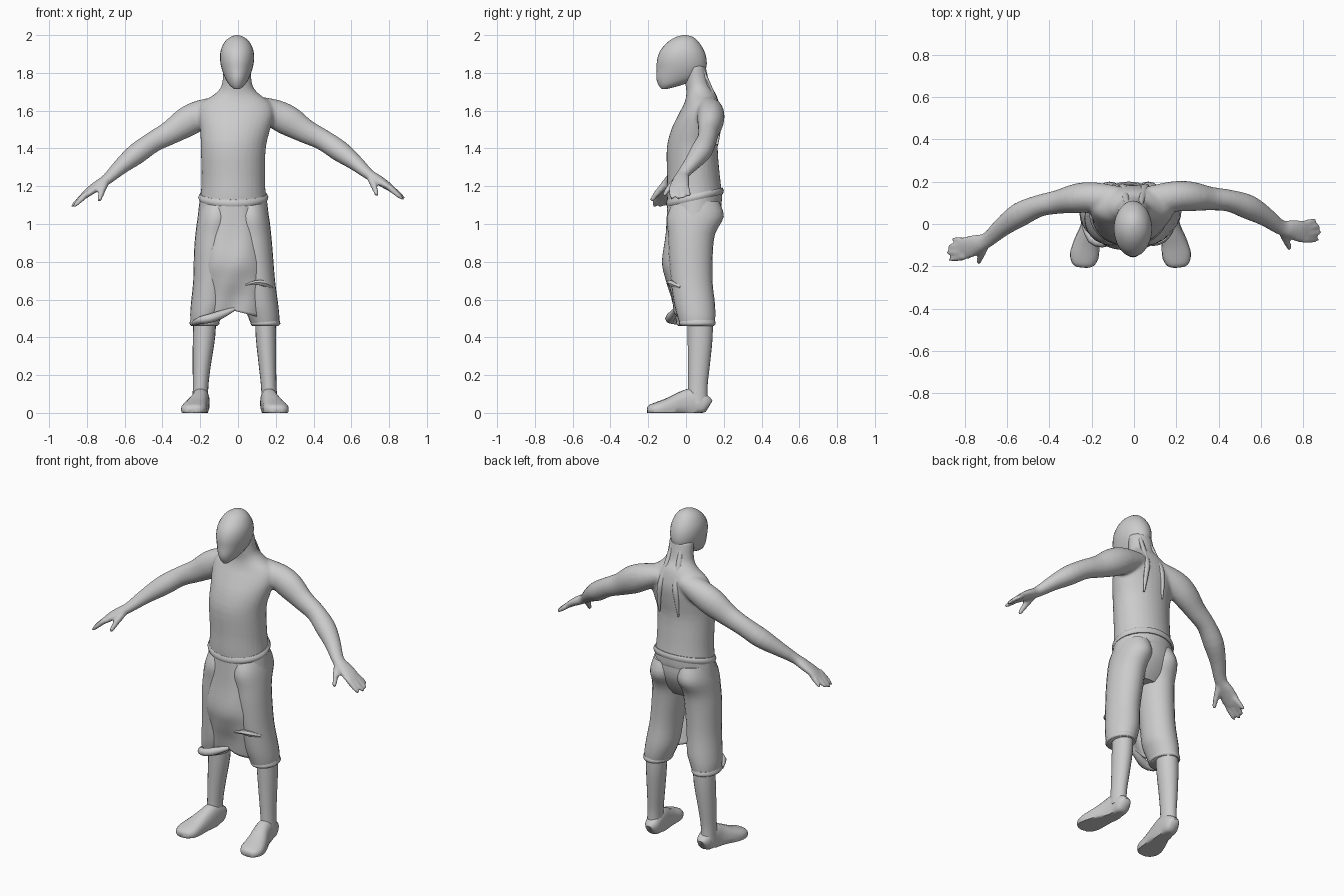
import bpy, bmesh, math
from mathutils import Vector

grey = bpy.data.materials.new("plain_grey")
grey.diffuse_color = (0.6, 0.6, 0.6, 1)


def spline(rows, steps):
    """Catmull-Rom interpolation of rows of numbers."""
    out = []
    n = len(rows)
    for i in range(n - 1):
        a, b, c, d = (rows[max(i - 1, 0)], rows[i], rows[i + 1], rows[min(i + 2, n - 1)])
        for s in range(steps):
            t = s / steps
            out.append([0.5 * (2 * q + (r - p) * t + (2 * p - 5 * q + 4 * r - w) * t * t
                               + (3 * q - p - 3 * r + w) * t ** 3)
                        for p, q, r, w in zip(a, b, c, d)])
    out.append(list(rows[-1]))
    return out


def loft(bm, rows, upright=False, sides=20, steps=3, power=1.0):
    """Rows are x, y, z, horizontal radius, second radius."""
    rows = spline(rows, steps)
    pts = [Vector(r[:3]) for r in rows]
    rings = []
    for i, r in enumerate(rows):
        if upright:
            u, v = Vector((1, 0, 0)), Vector((0, 1, 0))
        else:
            t = (pts[min(i + 1, len(pts) - 1)] - pts[max(i - 1, 0)]).normalized()
            u = Vector((t.y, -t.x, 0)).normalized()
            v = u.cross(t)
        ring = []
        for k in range(sides):
            a = 2 * math.pi * k / sides
            c, s = math.cos(a), math.sin(a)
            c = math.copysign(abs(c) ** power, c)
            s = math.copysign(abs(s) ** power, s)
            p = pts[i] + u * c * r[3] + v * s * r[4]
            p.z = max(p.z, 0)
            ring.append(bm.verts.new(p))
        rings.append(ring)
    for a, b in zip(rings, rings[1:]):
        for k in range(sides):
            j = (k + 1) % sides
            bm.faces.new((a[k], a[j], b[j], b[k]))
    bm.faces.new(rings[0])
    bm.faces.new(rings[-1])


def finish(name, bm, angle=50):
    bmesh.ops.recalc_face_normals(bm, faces=bm.faces)
    me = bpy.data.meshes.new(name)
    bm.to_mesh(me)
    bm.free()
    ob = bpy.data.objects.new(name, me)
    bpy.context.collection.objects.link(ob)
    me.materials.append(grey)
    bpy.ops.object.select_all(action='DESELECT')
    ob.select_set(True)
    bpy.context.view_layer.objects.active = ob
    bpy.ops.object.shade_smooth_by_angle(angle=math.radians(angle))
    return ob


def part(name, rows, **kw):
    bm = bmesh.new()
    loft(bm, rows, **kw)
    return finish(name, bm)


# Torso, neck, arms and hands, fused into one skin
torso = [(-.025, .045, 1.10, .178, .143), (-.025, .045, 1.16, .172, .146),
         (-.025, .04, 1.25, .168, .14), (-.025, .033, 1.4, .172, .135),
         (-.015, .05, 1.5, .185, .128), (-.01, .072, 1.58, .2, .112),
         (-.01, .083, 1.64, .185, .092), (-.005, .08, 1.69, .115, .078),
         (-.005, .062, 1.74, .08, .065), (-.005, .045, 1.84, .072, .058)]
arm = [(.08, .11, 1.625, .07, .055), (.19, .13, 1.585, .072, .076),
       (.27, .13, 1.545, .07, .08), (.36, .12, 1.49, .056, .064),
       (.45, .11, 1.445, .052, .056), (.54, .08, 1.385, .058, .056),
       (.62, .035, 1.325, .046, .042), (.69, -.015, 1.265, .036, .029),
       (.74, -.025, 1.235, .045, .026), (.79, -.035, 1.203, .054, .021),
       (.82, -.038, 1.18, .045, .016)]
thumb = [(.70, -.04, 1.245, .018, .02), (.722, -.085, 1.195, .017, .018),
         (.735, -.118, 1.15, .01, .011)]
fingers = [((.80, .0, 1.197), (.858, .02, 1.15)), ((.81, -.02, 1.19), (.876, -.01, 1.14)),
           ((.81, -.05, 1.19), (.882, -.04, 1.132)), ((.80, -.075, 1.195), (.872, -.075, 1.13))]


def place(rows, side):
    """Put arm rows on a side; the right-hand arm hangs lower and further forward."""
    if side > 0:
        return rows
    return [(-x, y - .07 * (x / .75) ** 2, z - .03 * (x / .75) ** 2, *r) for x, y, z, *r in rows]


bm = bmesh.new()
loft(bm, torso, upright=True, sides=32)
for side in (1, -1):
    loft(bm, place(arm, side))
    loft(bm, place(thumb, side), sides=10)
    for a, b in fingers:
        mid = [(p + q) / 2 for p, q in zip(a, b)]
        loft(bm, place([(*a, .016, .016), (*mid, .015, .015), (*b, .009, .009)], side), sides=10)
body = finish("body", bm)
rm = body.modifiers.new("fuse", 'REMESH')
rm.mode = 'VOXEL'
rm.voxel_size = .0095
rm.use_smooth_shade = True
sm = body.modifiers.new("relax", 'SMOOTH')
sm.factor = .5
sm.iterations = 4

# Faceless egg-shaped head
part("head", [(-.005, -.115, 1.715, .015, .015), (-.005, -.085, 1.735, .04, .06),
              (-.005, -.045, 1.77, .062, .112), (-.005, -.025, 1.82, .081, .13),
              (-.005, -.022, 1.87, .09, .131), (-.005, -.02, 1.92, .086, .115),
              (-.005, -.014, 1.965, .065, .08), (-.005, -.008, 1.99, .035, .045),
              (-.005, -.006, 2.0, .006, .008)], upright=True, sides=28)

# Two cloth tails hanging down the back of the neck
for side, nm in ((1, "left"), (-1, "right")):
    part(nm + "_back_tail", [(side * .03, .085, 1.82, .012, .012), (side * .04, .135, 1.70, .016, .014),
                             (side * .05, .176, 1.60, .018, .012), (side * .06, .175, 1.52, .014, .012),
                             (side * .065, .165, 1.42, .004, .006)], upright=True, sides=8)

# Shirt hem, dipping at the front
hem = part("shirt_hem", [(-.025, .047, 1.125, .18, .148), (-.025, .047, 1.142, .186, .153),
                         (-.025, .047, 1.16, .176, .147)], upright=True, sides=36, steps=2)
for v in hem.data.vertices:
    v.co.z += .22 * (v.co.y - .045)

# Trouser seat and the two knee-length trouser legs
part("trouser_seat", [(-.025, .045, 1.14, .176, .14), (-.025, .045, 1.05, .187, .14),
                      (-.025, .03, .97, .19, .12), (-.025, .02, .91, .15, .09)],
     upright=True, sides=32)
trousers = {
    "right": [(-.105, .055, 1.12, .085, .12), (-.115, .05, 1.04, .097, .15),
              (-.127, .03, .95, .098, .125), (-.135, .025, .85, .098, .117),
              (-.145, .03, .7, .092, .11), (-.155, .04, .58, .094, .11),
              (-.168, .045, .52, .085, .105), (-.178, .05, .462, .072, .095)],
    "left": [(.06, .055, 1.12, .085, .12), (.067, .05, 1.04, .097, .15),
             (.08, .03, .95, .095, .125), (.09, .025, .85, .094, .117),
             (.108, .03, .7, .088, .11), (.122, .045, .58, .09, .108),
             (.136, .055, .51, .083, .1), (.145, .06, .462, .072, .09)]}
shins = {
    "right": [(-.175, .075, .52, .06, .066), (-.18, .075, .4, .059, .066),
              (-.192, .068, .25, .048, .058), (-.198, .062, .14, .041, .052),
              (-.2, .062, .05, .042, .055)],
    "left": [(.145, .075, .52, .054, .066), (.148, .075, .4, .054, .066),
             (.156, .068, .25, .046, .058), (.163, .062, .14, .041, .052),
             (.167, .062, .05, .042, .055)]}
# Foot rows run from heel to toe and are cut flat on the ground
foot = [(0, .122, .035, .025, .035), (0, .10, .045, .042, .05), (.003, .04, .055, .045, .075),
        (.012, -.02, .04, .05, .072), (.03, -.09, .025, .062, .055),
        (.042, -.15, .018, .068, .04), (.05, -.19, .015, .052, .028), (.052, -.205, .015, .025, .015)]
for nm, side, heel in (("right", -1, .193), ("left", 1, .16)):
    part(nm + "_trouser_leg", trousers[nm], upright=True, sides=24)
    x, y, z, rx, ry = trousers[nm][-1]
    part(nm + "_trouser_cuff", [(x, y, z - .002, rx - .004, ry - .004), (x, y, z + .01, rx + .007, ry + .007),
                                (x, y, z + .03, rx + .002, ry + .002)], upright=True, sides=24)
    part(nm + "_shin", shins[nm], upright=True)
    part(nm + "_foot", [(side * (heel + f[0]), *f[1:]) for f in foot], sides=18, power=.8)

# Cloth panel across the front of the legs, with a notched lower edge and folds
bm = bmesh.new()
cols, rows = 18, 20
# height, centre x, half width, front y
profile = spline([(1.12, -.025, .13, -.098), (.95, -.025, .165, -.108), (.8, -.025, .175, -.125),
                  (.7, -.025, .18, -.105), (.6, -.02, .19, -.078), (.49, -.018, .195, -.06)], 4)
grid = []
for j, (z, cx, w, fy) in enumerate(profile):
    f = j / (len(profile) - 1)
    line = []
    for i in range(cols + 1):
        u = 2 * i / cols - 1
        y = fy + .10 * abs(u) ** 3 + .006 * f * math.sin(7 * u + 9 * f)
        line.append(bm.verts.new((cx + u * w, y, z + f ** 4 * .05 * (1 - abs(u)))))
    grid.append(line)
for a, b in zip(grid, grid[1:]):
    for i in range(cols):
        bm.faces.new((a[i], b[i], b[i + 1], a[i + 1]))
panel = finish("front_cloth_panel", bm)
so = panel.modifiers.new("thickness", 'SOLIDIFY')
so.thickness = .012

# Crumpled folds on the panel and at the right hem
part("hem_fold", [(-.235, -.01, .475, .012, .012), (-.20, -.07, .49, .022, .02),
                  (-.15, -.085, .50, .026, .024), (-.09, -.07, .52, .022, .022),
                  (-.02, -.055, .55, .01, .01)], sides=8, steps=2)
part("knee_fold", [(.04, -.088, .675, .006, .006), (.09, -.088, .69, .016, .012),
                   (.14, -.072, .685, .016, .018), (.18, -.03, .665, .008, .008)], sides=6, steps=2)
